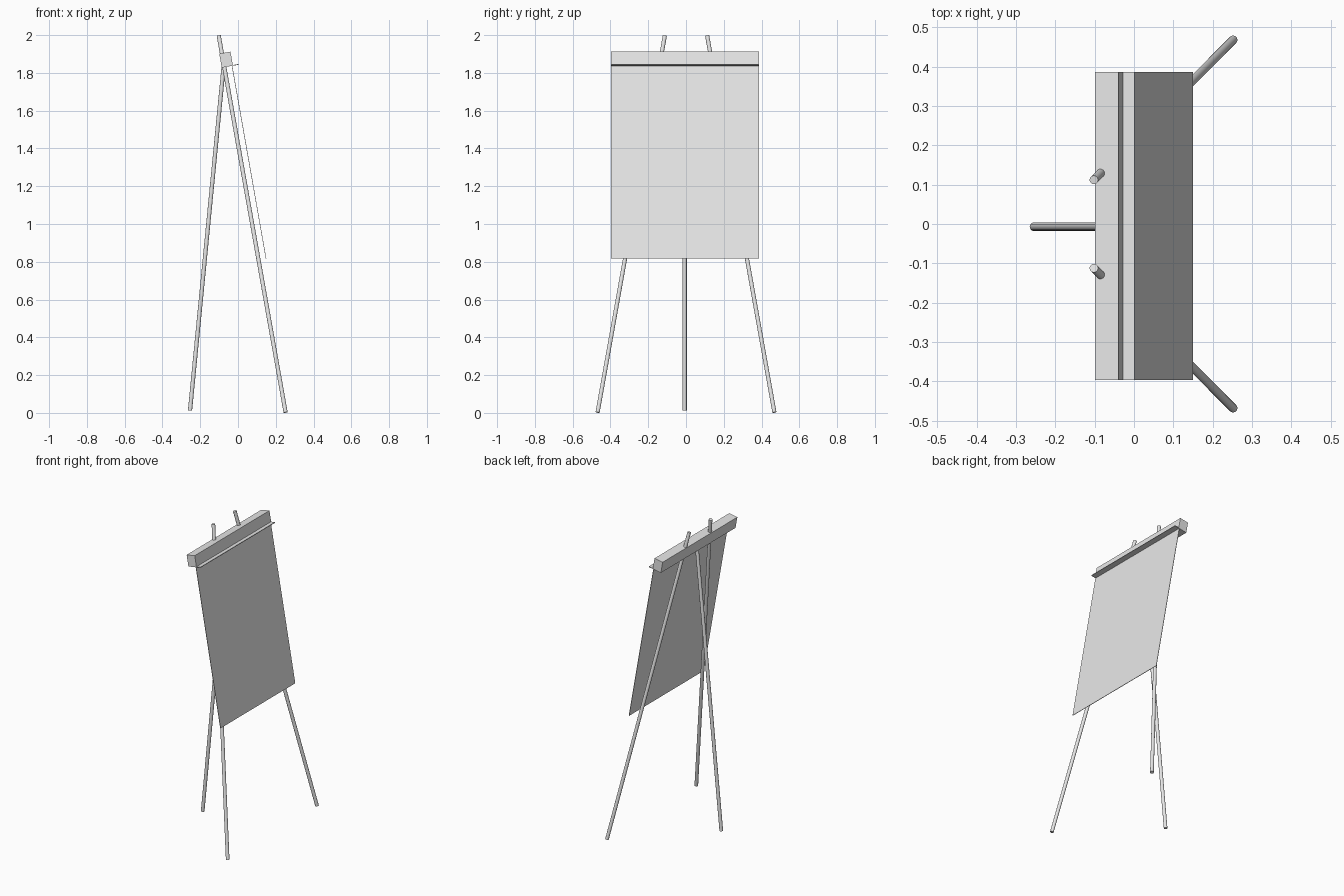
import bpy, math
from mathutils import Vector

if "Cube" in bpy.data.objects:
    bpy.data.objects.remove(bpy.data.objects["Cube"])

TILT = math.radians(-10)
MID_Y = -0.005      # board and bar sit slightly off centre
WIDTH = 0.783

grey = bpy.data.materials.new("light grey")
grey.diffuse_color = (0.8, 0.8, 0.8, 1)
grey.use_nodes = True
grey.node_tree.nodes["Principled BSDF"].inputs["Base Color"].default_value = grey.diffuse_color


def box(name, x, z, sx, sz):
    """Tilted slab spanning the easel's width."""
    bpy.ops.mesh.primitive_cube_add(size=1, location=(x, MID_Y, z), rotation=(0, TILT, 0))
    ob = bpy.context.object
    ob.name = name
    ob.scale = (sx, WIDTH, sz)
    bpy.ops.object.transform_apply(location=False, rotation=False, scale=True)
    ob.data.materials.append(grey)


def rod(name, a, b, r=0.011):
    """Round leg between two points."""
    a, b = Vector(a), Vector(b)
    bpy.ops.mesh.primitive_cylinder_add(vertices=20, radius=r, depth=(b - a).length,
                                        location=(a + b) / 2)
    ob = bpy.context.object
    ob.name = name
    ob.rotation_euler = (b - a).to_track_quat('Z', 'Y').to_euler()
    ob.data.materials.append(grey)
    bpy.ops.object.shade_smooth_by_angle(angle=math.radians(40))


# splayed front legs, poking out above the bar
for side, label in ((-1, "right"), (1, "left")):
    rod("front_leg_" + label, (0.252, side * 0.468, 0.0027), (-0.102, side * 0.112, 1.9973))

# single rear leg, ending inside the bar
rod("rear_leg", (-0.254, -0.007, 0.013), (-0.073, -0.007, 1.865))

# top clamp bar, thin ledge on its lower front edge, and hanging board
box("top_bar", -0.063, 1.870, 0.060, 0.075)
box("ledge", -0.0155, 1.8418, 0.036, 0.004)
box("board", 0.0585, 1.327, 0.003, 1.034)
